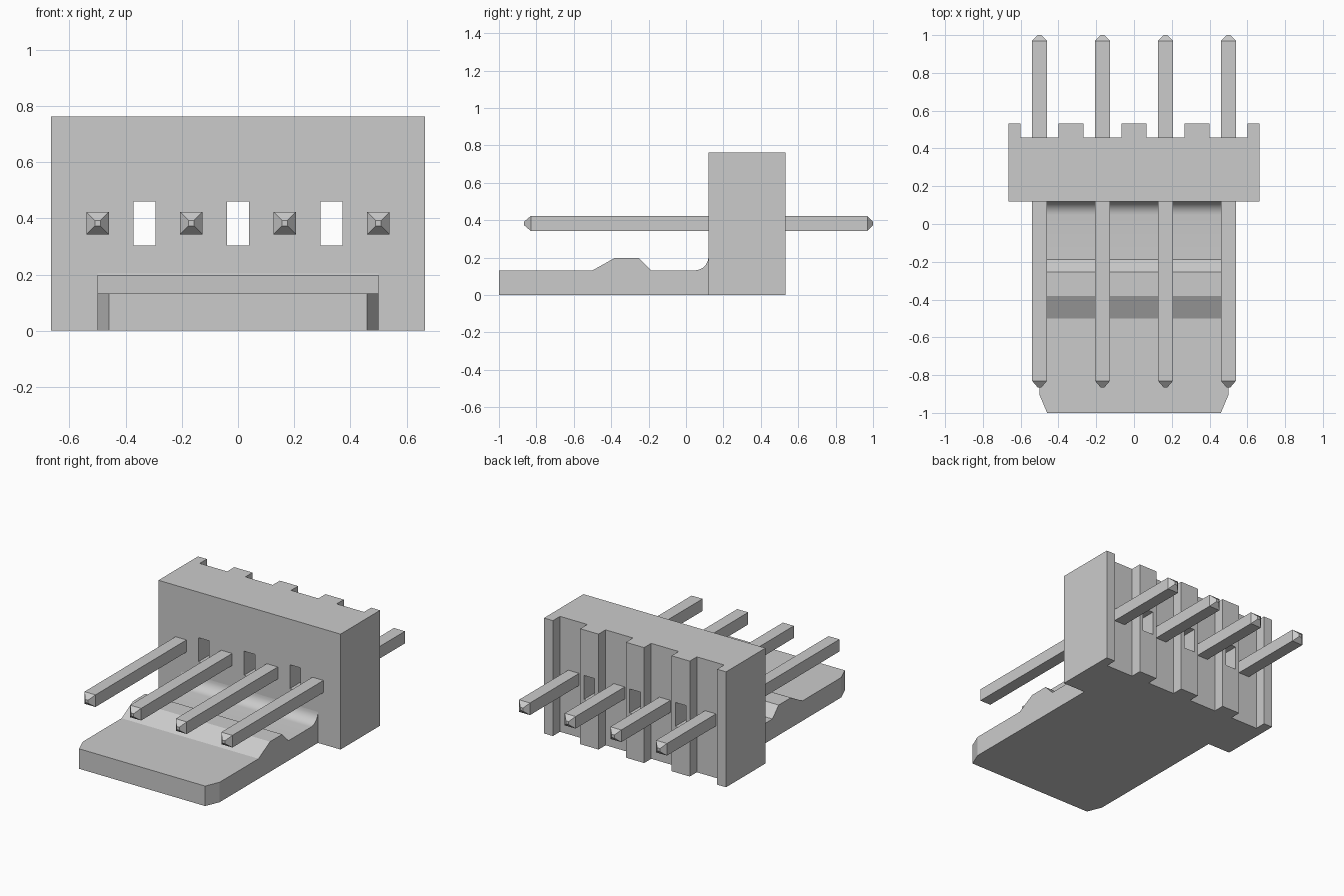
import bpy, bmesh, math
from mathutils import Vector

if "Cube" in bpy.data.objects:
    bpy.data.objects.remove(bpy.data.objects["Cube"])


def make_object(name, bm):
    bmesh.ops.recalc_face_normals(bm, faces=bm.faces)
    mesh = bpy.data.meshes.new(name)
    bm.to_mesh(mesh)
    bm.free()
    ob = bpy.data.objects.new(name, mesh)
    bpy.context.collection.objects.link(ob)
    return ob


def extrude_profile(points, vec):
    """Closed 3D outline swept along vec into a solid."""
    bm = bmesh.new()
    face = bm.faces.new([bm.verts.new(p) for p in points])
    ext = bmesh.ops.extrude_face_region(bm, geom=[face], use_keep_orig=True)
    moved = [g for g in ext["geom"] if isinstance(g, bmesh.types.BMVert)]
    bmesh.ops.translate(bm, verts=moved, vec=vec)
    return bm


def box(bm, x0, x1, y0, y1, z0, z1):
    verts = bmesh.ops.create_cube(bm, size=1)["verts"]
    for v in verts:
        v.co = (x1 if v.co.x > 0 else x0, y1 if v.co.y > 0 else y0,
                z1 if v.co.z > 0 else z0)


PINS = [-0.5, -1 / 6, 1 / 6, 0.5]
FRONT, SLOT, BACK, WIDE = 0.12, 0.458, 0.532, 0.665

# Housing wall with a vertical channel behind each pin
outline = [(-WIDE, FRONT), (-WIDE, BACK)]
for x in PINS:
    outline += [(x - 0.1, BACK), (x - 0.1, SLOT), (x + 0.1, SLOT), (x + 0.1, BACK)]
outline += [(WIDE, BACK), (WIDE, FRONT)]
housing = make_object("housing", extrude_profile([(x, y, 0) for x, y in outline], (0, 0, 0.762)))

# Rectangular windows cut between the pins
bm = bmesh.new()
for x in (-1 / 3, 0, 1 / 3):
    box(bm, x - 0.039, x + 0.039, 0, 0.7, 0.303, 0.461)
cutter = make_object("window_cutter", bm)
cutter.hide_render = True
cutter.hide_viewport = True
mod = housing.modifiers.new("windows", "BOOLEAN")
mod.operation = "DIFFERENCE"
mod.solver = "EXACT"
mod.object = cutter

# Locking tongue: side profile with a ramped ridge and a fillet at the wall
R = 0.073
profile = [(-1, 0), (-1, 0.132), (-0.5, 0.132), (-0.38, 0.199), (-0.253, 0.199), (-0.187, 0.132)]
for i in range(9):
    a = math.pi / 2 * i / 8
    profile.append((FRONT - R + R * math.sin(a), 0.132 + R - R * math.cos(a)))
profile.append((FRONT, 0))
bm = extrude_profile([(-0.5, y, z) for y, z in profile], (1, 0, 0))

# Chamfered front corners of the tongue
for s in (-1, 1):
    cut = bmesh.ops.bisect_plane(
        bm, geom=bm.verts[:] + bm.edges[:] + bm.faces[:],
        plane_co=(s * 0.5, -0.905, 0), plane_no=Vector((s * 0.095, -0.04, 0)),
        clear_outer=True)
    edges = [g for g in cut["geom_cut"] if isinstance(g, bmesh.types.BMEdge)]
    bmesh.ops.holes_fill(bm, edges=edges)
tongue = make_object("locking_tongue", bm)
bpy.ops.object.select_all(action="DESELECT")
tongue.select_set(True)
bpy.context.view_layer.objects.active = tongue
bpy.ops.object.shade_smooth_by_angle(angle=math.radians(20))

# Square contact pins with tapered tips
SECTIONS = [(-0.865, 0.01), (-0.83, 0.04), (0.97, 0.04), (1.0, 0.01)]
for n, x in enumerate(PINS):
    bm = bmesh.new()
    rings = [[bm.verts.new((x + r * i, y, 0.383 + r * k))
              for i, k in ((-1, -1), (1, -1), (1, 1), (-1, 1))] for y, r in SECTIONS]
    for a, b in zip(rings, rings[1:]):
        for i in range(4):
            j = (i + 1) % 4
            bm.faces.new((a[i], a[j], b[j], b[i]))
    bm.faces.new(rings[0])
    bm.faces.new(rings[-1])
    make_object(f"contact_pin_{n + 1}", bm)
